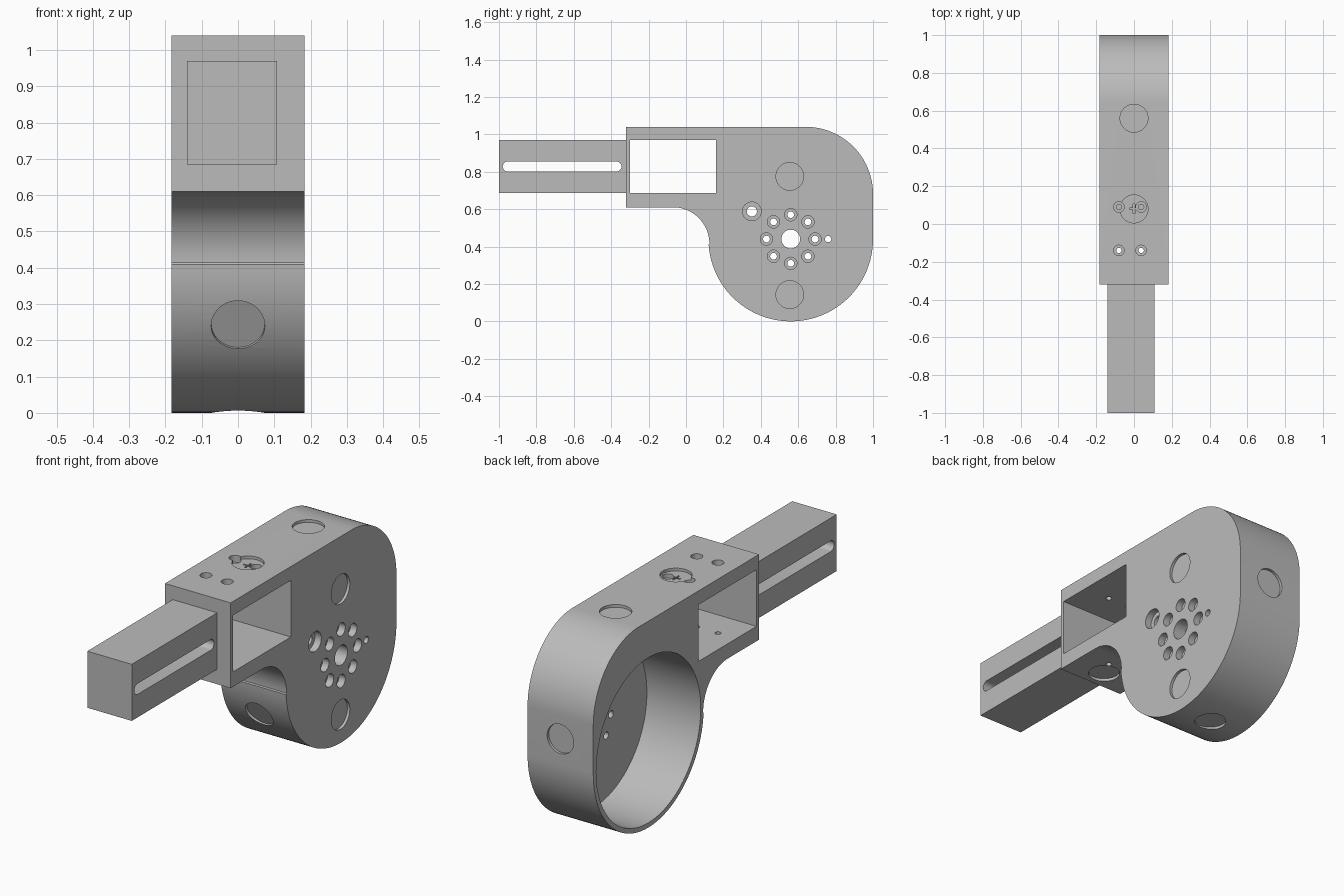
import bpy, bmesh
from math import sin, cos, pi, radians
from mathutils import Vector, Matrix

if "Cube" in bpy.data.objects:
    bpy.data.objects.remove(bpy.data.objects["Cube"], do_unlink=True)

HALF = 0.183           # half width of the housing
TOP = 1.04
HUB_Y, HUB_Z, HUB_R = 0.56, 0.44, 0.44

grey = bpy.data.materials.new("plain grey")
grey.use_nodes = True
grey.diffuse_color = (0.5, 0.5, 0.5, 1)
grey.node_tree.nodes["Principled BSDF"].inputs["Base Color"].default_value = (0.5, 0.5, 0.5, 1)


def finish(bm, name):
    bmesh.ops.recalc_face_normals(bm, faces=bm.faces)
    mesh = bpy.data.meshes.new(name)
    bm.to_mesh(mesh)
    bm.free()
    ob = bpy.data.objects.new(name, mesh)
    bpy.context.collection.objects.link(ob)
    mesh.materials.append(grey)
    return ob


def extrude(points, x0, x1, name):
    """Extrude a (y, z) outline along x."""
    bm = bmesh.new()
    face = bm.faces.new([bm.verts.new((x0, y, z)) for y, z in points])
    made = bmesh.ops.extrude_face_region(bm, geom=[face])["geom"]
    bmesh.ops.translate(bm, vec=(x1 - x0, 0, 0),
                        verts=[v for v in made if isinstance(v, bmesh.types.BMVert)])
    return finish(bm, name)


def arc(cy, cz, r, a0, a1, n):
    angles = [radians(a0 + (a1 - a0) * i / n) for i in range(n + 1)]
    return [(cy + r * cos(a), cz + r * sin(a)) for a in angles]


def rect(y0, y1, z0, z1):
    return [(y0, z0), (y1, z0), (y1, z1), (y0, z1)]


def cut(target, cutter):
    mod = target.modifiers.new("cut", "BOOLEAN")
    mod.operation = "DIFFERENCE"
    mod.solver = "EXACT"
    mod.object = cutter
    bpy.context.view_layer.objects.active = target
    bpy.ops.object.modifier_apply(modifier=mod.name)
    bpy.data.objects.remove(cutter, do_unlink=True)


def drill(target, at, normal, r, depth, n=32):
    """Round hole going inward from a surface point."""
    normal = Vector(normal).normalized()
    out = 0.05
    spot = Vector(at) + normal * (out - depth) / 2
    place = Matrix.Translation(spot) @ normal.to_track_quat("Z", "Y").to_matrix().to_4x4()
    bm = bmesh.new()
    bmesh.ops.create_cone(bm, cap_ends=True, segments=n, radius1=r, radius2=r,
                          depth=out + depth, matrix=place)
    cut(target, finish(bm, "drill"))


def smooth(ob):
    bpy.ops.object.select_all(action="DESELECT")
    ob.select_set(True)
    bpy.context.view_layer.objects.active = ob
    bpy.ops.object.shade_smooth_by_angle(angle=radians(25))


# Housing outline: box section at the front flowing into the round drum
outline = [(-0.32, TOP)]
outline += arc(0.64, 0.68, 0.36, 90, 0, 28)
outline += arc(HUB_Y, HUB_Z, HUB_R, 0, -176, 60)
outline += arc(-0.07, 0.415, 0.195, 0, 90, 20)
outline += [(-0.32, 0.61)]
housing = extrude(outline, -HALF, HALF, "housing")

# Drum cavity, open on the right side, and the through window
cut(housing, extrude(arc(HUB_Y, HUB_Z, 0.416, 0, 356.25, 95), -0.3, 0.117, "cavity"))
cut(housing, extrude(rect(-0.30, 0.16, 0.685, 0.97), -0.3, 0.3, "window"))

# Shallow round recesses on every side
SIDE, UP, DOWN = (1, 0, 0), (0, 0, 1), (0, 0, -1)
slope = radians(207)
recesses = [
    ((HALF, 0.555, 0.775), SIDE),
    ((HALF, 0.555, 0.143), SIDE),
    ((0, 0.56, TOP), UP),
    ((0, 0.08, TOP), UP),
    ((0, 0.56, 0), DOWN),
    ((0, -0.22, 0.61), DOWN),
    ((0, 1, 0.565), (0, 1, 0)),
    ((0, HUB_Y + HUB_R * cos(slope), HUB_Z + HUB_R * sin(slope)), (0, cos(slope), sin(slope))),
]
for at, normal in recesses:
    drill(housing, at, normal, 0.074, 0.014, 48)

# Motor plate: shaft hole, ring of counterbored holes, cable and pin holes
drill(housing, (HALF, HUB_Y, HUB_Z), SIDE, 0.05, 0.1)
for i in range(8):
    a = i * pi / 4
    at = (HALF, HUB_Y + 0.13 * cos(a), HUB_Z + 0.13 * sin(a))
    drill(housing, at, SIDE, 0.033, 0.035, 24)
    drill(housing, at, SIDE, 0.018, 0.1, 24)
drill(housing, (HALF, 0.352, 0.588), SIDE, 0.05, 0.035)
drill(housing, (HALF, 0.352, 0.588), SIDE, 0.027, 0.1)
drill(housing, (HALF, 0.76, HUB_Z), SIDE, 0.017, 0.1, 24)

# Counterbored holes in the top; the front pair also passes through the floor
for x in (-0.08, 0.038):
    for y, depth in ((-0.14, 0.5), (0.09, 0.1)):
        drill(housing, (x, y, TOP), UP, 0.028, 0.035, 24)
        drill(housing, (x, y, TOP), UP, 0.014, depth, 24)

# Small cross mark in the top recess
for half_x, half_y in ((0.025, 0.004), (0.004, 0.025)):
    cut(housing, extrude(rect(0.08 - half_y, 0.08 + half_y, 1.012, 1.1),
                         -half_x, half_x, "cross"))
smooth(housing)

# Slotted arm at the front
arm = extrude(rect(-1, -0.32, 0.685, 0.97), -0.14, 0.108, "slotted_arm")
slot = arc(-0.372, 0.828, 0.027, -90, 90, 12) + arc(-0.953, 0.828, 0.027, 90, 270, 12)
cut(arm, extrude(slot, -0.3, 0.3, "slot"))
smooth(arm)
